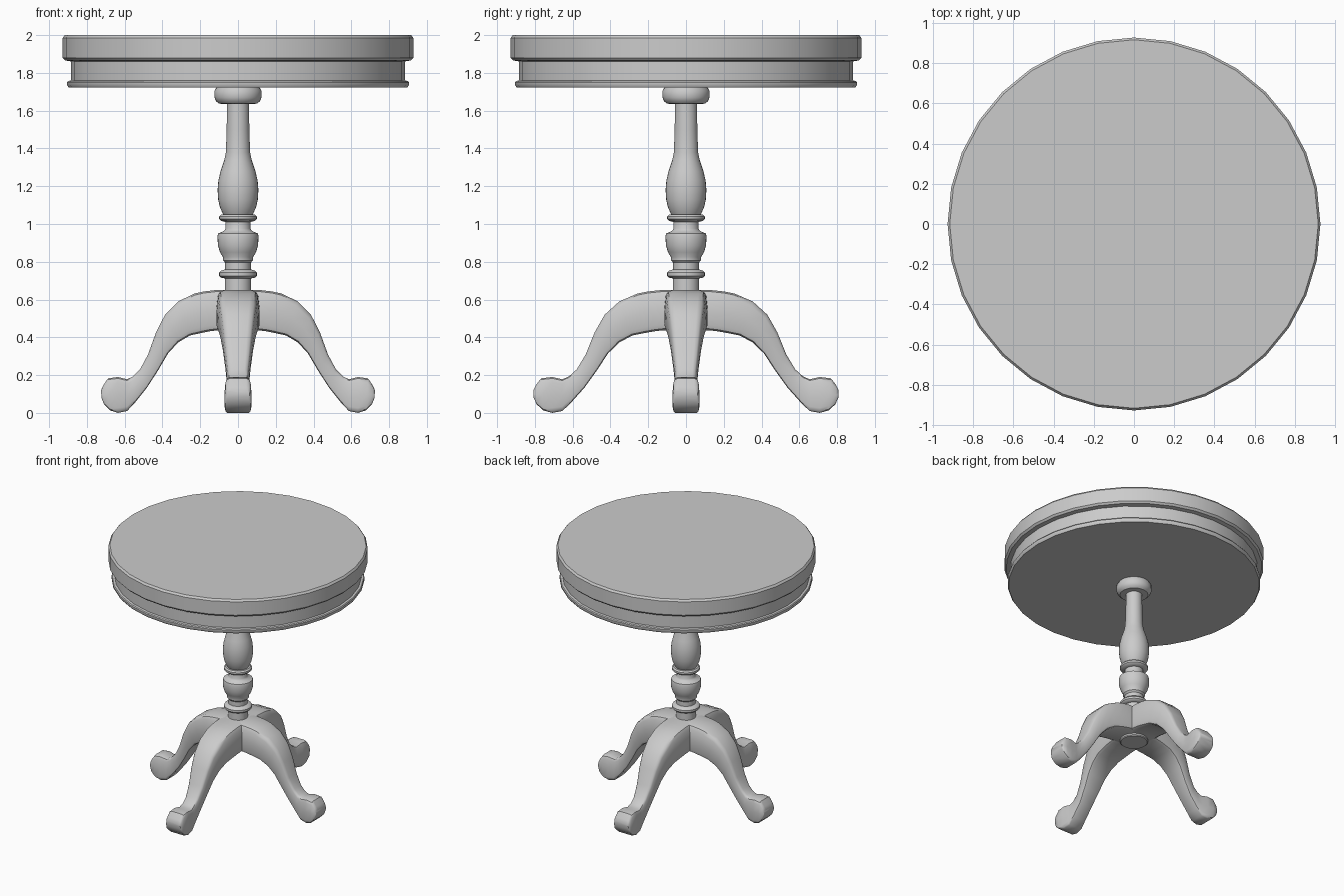
import bpy, bmesh, math

cube = bpy.data.objects.get("Cube")
if cube:
    bpy.data.objects.remove(cube, do_unlink=True)

grey = bpy.data.materials.new("plain grey")
grey.use_nodes = True
COLOUR = (0.6, 0.6, 0.6, 1)
grey.diffuse_color = COLOUR
grey.node_tree.nodes["Principled BSDF"].inputs["Base Color"].default_value = COLOUR


def finish(name, bm, angle):
    """Turn a bmesh into a smooth-shaded grey object."""
    bmesh.ops.recalc_face_normals(bm, faces=bm.faces)
    mesh = bpy.data.meshes.new(name)
    bm.to_mesh(mesh)
    bm.free()
    mesh.materials.append(grey)
    obj = bpy.data.objects.new(name, mesh)
    bpy.context.collection.objects.link(obj)
    bpy.ops.object.select_all(action="DESELECT")
    obj.select_set(True)
    bpy.context.view_layer.objects.active = obj
    bpy.ops.object.shade_smooth_by_angle(angle=math.radians(angle))
    return obj


def skin(bm, rings):
    """Join closed rings of points with quads and cap both ends."""
    loops = [[bm.verts.new(p) for p in ring] for ring in rings]
    n = len(loops[0])
    for a, b in zip(loops, loops[1:]):
        for i in range(n):
            j = (i + 1) % n
            bm.faces.new((a[i], a[j], b[j], b[i]))
    bm.faces.new(loops[0])
    bm.faces.new(loops[-1])


def turned(name, profile, sides=32):
    """Lathe a (radius, height) profile around z."""
    bm = bmesh.new()
    angles = [math.tau * i / sides for i in range(sides)]
    skin(bm, [[(r * math.cos(a), r * math.sin(a), z) for a in angles]
              for r, z in profile])
    return finish(name, bm, 35)


# Round top, apron and lower moulding
turned("table_top", [(0.917, 2.0), (0.928, 1.985), (0.928, 1.88),
                     (0.915, 1.866), (0.88, 1.86)])
turned("apron", [(0.884, 1.865), (0.884, 1.75)])
turned("apron_moulding", [(0.884, 1.76), (0.9, 1.757), (0.905, 1.75),
                          (0.905, 1.735), (0.897, 1.723)])

# Turned pedestal
turned("column_cap", [(0.112, 1.725), (0.125, 1.705), (0.125, 1.67),
                      (0.116, 1.65), (0.1, 1.637), (0.058, 1.635)])
turned("column_vase", [(0.058, 1.64), (0.06, 1.5), (0.064, 1.38),
                       (0.072, 1.34), (0.092, 1.28), (0.104, 1.23),
                       (0.108, 1.18), (0.105, 1.13), (0.096, 1.09),
                       (0.083, 1.06), (0.075, 1.045)])
turned("upper_ring", [(0.09, 1.05), (0.1, 1.04), (0.1, 1.026),
                      (0.09, 1.017), (0.066, 1.01)])
turned("column_bowl", [(0.066, 1.02), (0.066, 0.975), (0.075, 0.962),
                       (0.105, 0.95), (0.109, 0.935), (0.106, 0.885),
                       (0.095, 0.85), (0.08, 0.825), (0.08, 0.808),
                       (0.068, 0.795), (0.068, 0.75)])
turned("lower_ring", [(0.068, 0.76), (0.092, 0.752), (0.1, 0.742),
                      (0.1, 0.726), (0.09, 0.716), (0.07, 0.712)])
turned("column_base", [(0.07, 0.72), (0.07, 0.6)])
turned("hub_disc", [(0.1, 0.5), (0.1, 0.425), (0.094, 0.419)])

# Curved leg: top reach, top height, under reach, under height, half width
STATIONS = [
    (0.0, 0.652, 0.0, 0.437, 0.115), (0.12, 0.65, 0.11, 0.437, 0.115),
    (0.18, 0.643, 0.15, 0.432, 0.113), (0.23, 0.632, 0.19, 0.424, 0.11),
    (0.317, 0.59, 0.254, 0.41, 0.103), (0.386, 0.52, 0.317, 0.373, 0.092),
    (0.434, 0.426, 0.37, 0.315, 0.08), (0.476, 0.31, 0.423, 0.225, 0.067),
    (0.519, 0.23, 0.481, 0.135, 0.058), (0.556, 0.193, 0.545, 0.055, 0.058),
    (0.587, 0.178, 0.587, 0.01, 0.063), (0.635, 0.19, 0.635, 0.0, 0.07),
    (0.688, 0.183, 0.677, 0.013, 0.072), (0.714, 0.145, 0.709, 0.045, 0.07),
    (0.725, 0.12, 0.723, 0.08, 0.062)]

# Rounded cross-section: (side, share of the way down)
HALF = [(0.6, 0.0), (0.82, 0.04), (0.93, 0.14), (1.0, 0.5),
        (1.0, 0.86), (0.94, 0.96), (0.8, 1.0)]
SECTION = HALF + [(-s, t) for s, t in reversed(HALF)]


def leg(name, turn, stretch):
    c, s = round(math.cos(turn)), round(math.sin(turn))
    rings = []
    for tx, tz, ux, uz, w in STATIONS:
        ring = []
        for side, t in SECTION:
            reach = (tx + (ux - tx) * t) * stretch
            across = side * w
            ring.append((c * reach - s * across, s * reach + c * across,
                         tz + (uz - tz) * t))
        rings.append(ring)
    bm = bmesh.new()
    skin(bm, rings)
    finish(name, bm, 40)


# Front and back legs reach further than the side legs
for i, name in enumerate(("left_leg", "back_leg", "right_leg", "front_leg")):
    leg(name, i * math.pi / 2, 1.115 if i % 2 else 1.0)
